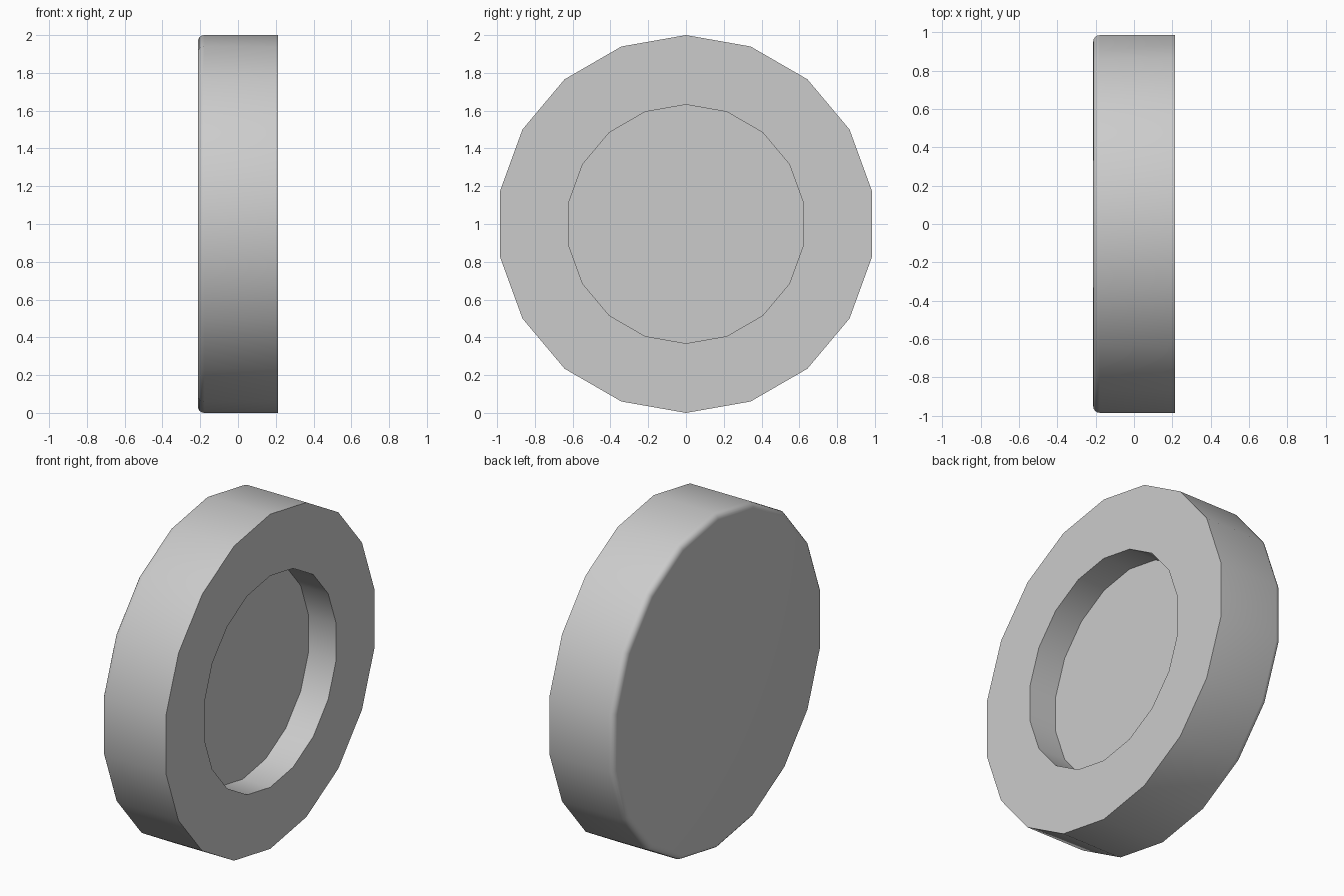
import bpy, bmesh, math

if "Cube" in bpy.data.objects:
    bpy.data.objects.remove(bpy.data.objects["Cube"])

SIDES = 18
HALF = 0.213      # half thickness along x
BEV = 0.035       # rounded back rim

# profile (x, radius) from back centre, round the rim, into the front recess
profile = []
for i in range(5):
    a = math.radians(90 * i / 4)
    profile.append((-HALF + BEV - BEV * math.cos(a), 1 - BEV + BEV * math.sin(a)))
profile += [(HALF, 1.0), (HALF, 0.632), (HALF - 0.182, 0.632)]

# dial: 18-sided disc lying along x, corner pointing up
bm = bmesh.new()
rings = []
for x, r in profile:
    ring = []
    for k in range(SIDES):
        t = 2 * math.pi * k / SIDES
        ring.append(bm.verts.new((x, r * math.sin(t), 1 + r * math.cos(t))))
    rings.append(ring)
for a, b in zip(rings, rings[1:]):
    for k in range(SIDES):
        n = (k + 1) % SIDES
        bm.faces.new((a[k], a[n], b[n], b[k]))

# back cap and recess floor
bm.faces.new(rings[0])
bm.faces.new(rings[-1])
bmesh.ops.recalc_face_normals(bm, faces=bm.faces)

mesh = bpy.data.meshes.new("recessed_disc")
bm.to_mesh(mesh)
bm.free()
obj = bpy.data.objects.new("recessed_disc", mesh)
bpy.context.collection.objects.link(obj)
bpy.context.view_layer.objects.active = obj
obj.select_set(True)
bpy.ops.object.shade_smooth_by_angle(angle=math.radians(30))
